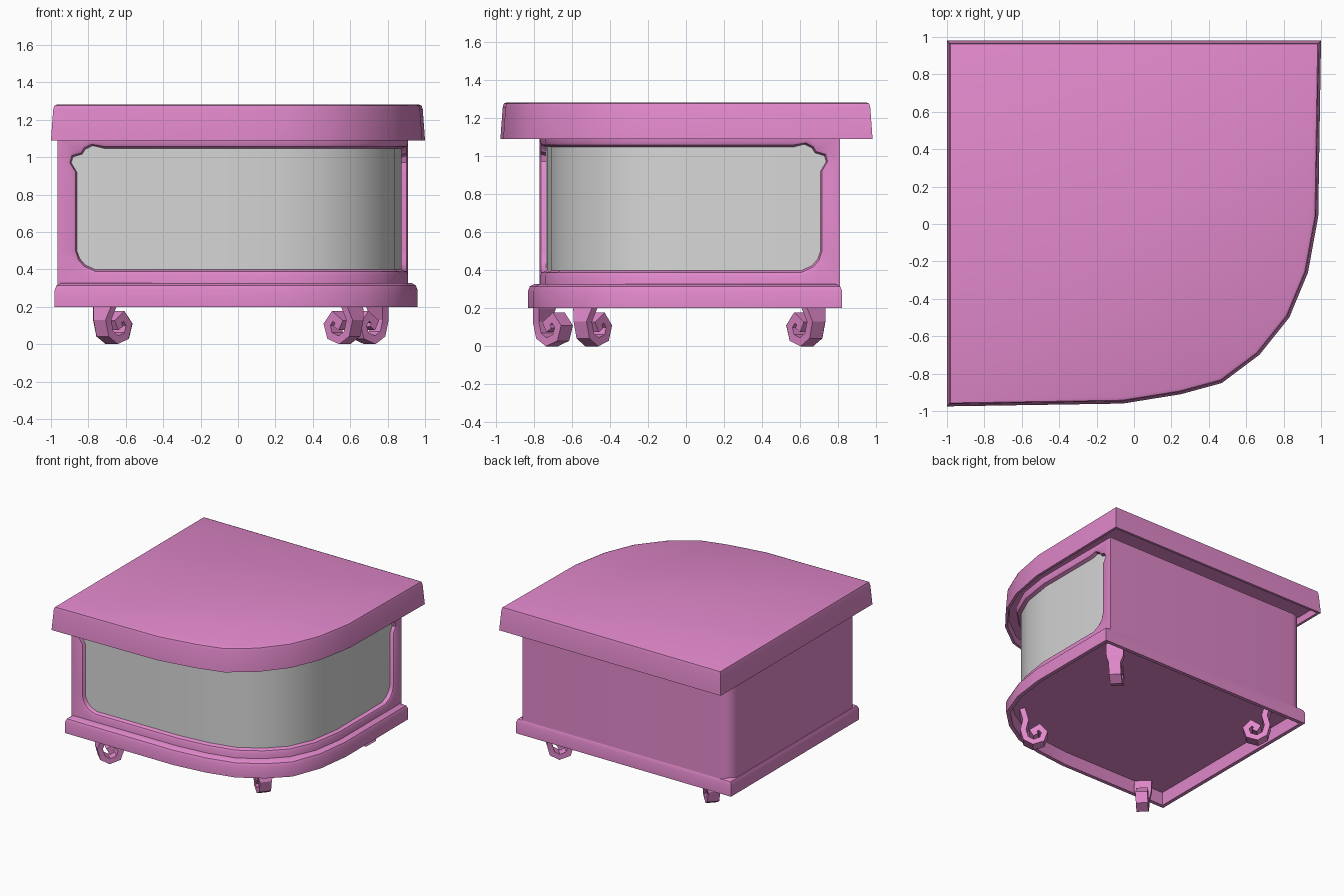
import bpy
import math
from mathutils import Vector

if "Cube" in bpy.data.objects:
    bpy.data.objects.remove(bpy.data.objects["Cube"])


def material(name, color):
    m = bpy.data.materials.new(name)
    m.use_nodes = True
    m.diffuse_color = (*color, 1)
    m.node_tree.nodes["Principled BSDF"].inputs["Base Color"].default_value = (*color, 1)
    return m


PINK = material("pink paint", (0.76, 0.25, 0.60))
GREY = material("pale grey panel", (0.68, 0.68, 0.68))


def loft(name, rows, mat, closed=True, caps=False, angle=35):
    """Skin a list of equally long point rows with quads."""
    n = len(rows[0])
    verts = [tuple(p) for row in rows for p in row]
    faces = []
    for r in range(len(rows) - 1):
        for i in range(n if closed else n - 1):
            j = (i + 1) % n
            faces.append((r * n + i, r * n + j, (r + 1) * n + j, (r + 1) * n + i))
    if caps:
        faces.append(tuple(reversed(range(n))))
        faces.append(tuple(range(len(verts) - n, len(verts))))
    mesh = bpy.data.meshes.new(name)
    mesh.from_pydata(verts, [], faces)
    mesh.materials.append(mat)
    obj = bpy.data.objects.new(name, mesh)
    bpy.context.collection.objects.link(obj)
    bpy.ops.object.select_all(action="DESELECT")
    obj.select_set(True)
    bpy.context.view_layer.objects.active = obj
    bpy.ops.object.shade_smooth_by_angle(angle=math.radians(angle))
    return obj


def normals(pts, closed):
    """Mitred inward normals of a counter-clockwise path."""
    out = []
    for i, p in enumerate(pts):
        a = p - pts[i - 1] if closed or i else pts[1] - p
        b = pts[(i + 1) % len(pts)] - p if closed or i < len(pts) - 1 else a
        na, nb = [Vector((-d.y, d.x)).normalized() for d in (a, b)]
        out.append((na + nb) / (1 + na.dot(nb)))
    return out


def ring(pts, inset, z):
    return [(p + n * inset).to_3d() + Vector((0, 0, z))
            for p, n in zip(pts, normals(pts, True))]


def slab(name, pts, profile):
    loft(name, [ring(pts, d, z) for d, z in profile], PINK, caps=True)


def path(*pairs):
    return [Vector(p) for p in pairs]


# Lid: hollow underneath, slightly tapered, softened upper edge
lid = path((-1, 0.98), (-1, -0.975), (-0.06, -0.96), (0.25, -0.91), (0.47, -0.85),
           (0.67, -0.7), (0.83, -0.5), (0.93, -0.26), (0.985, 0.04), (1, 0.98))
slab("lid", lid, [(0.03, 1.14), (0.02, 1.09), (0, 1.09), (0.012, 1.255),
                  (0.018, 1.275), (0.035, 1.282)])

# Base plinth: hollow underneath with a rounded upper edge
base = path((-0.98, 0.82), (-0.98, -0.83), (0, -0.83), (0.27, -0.8), (0.5, -0.745),
            (0.69, -0.63), (0.835, -0.49), (0.925, -0.25), (0.96, 0.02), (0.96, 0.82))
slab("base", base, [(0.04, 0.3), (0.03, 0.2), (0, 0.2), (0, 0.29),
                    (0.01, 0.315), (0.035, 0.328)])

# Curved show side of the body, addressed by distance along it
side = path((-0.965, -0.77), (-0.02, -0.765), (0.24, -0.74), (0.46, -0.69), (0.64, -0.58),
            (0.78, -0.44), (0.87, -0.24), (0.91, 0.02), (0.91, 0.81))
side_n = normals(side, False)
dist = [0]
for a, b in zip(side, side[1:]):
    dist.append(dist[-1] + (b - a).length)
LENGTH = dist[-1]
BOTTOM, TOP, DEPTH = 0.3, 1.11, 0.035


def on_side(s, z, depth):
    k = next((i for i in range(len(side) - 2) if s <= dist[i + 1]), len(side) - 2)
    t = (s - dist[k]) / (dist[k + 1] - dist[k])
    p = side[k].lerp(side[k + 1], t) + side_n[k].lerp(side_n[k + 1], t) * depth
    return (p.x, p.y, z)


# Grey panel behind the frame
stops = [0.04] + dist[1:-1] + [LENGTH - 0.04]
loft("curved_panel", [[on_side(s, z, DEPTH) for s in stops] for z in (0.34, 1.08)],
     GREY, closed=False, angle=60)

# Frame: window outline with chamfered lower corners and scalloped upper ears
ear = [(0.105, 0.5), (0.105, 0.92), (0.075, 0.97), (0.085, 1.0), (0.135, 1.015),
       (0.15, 1.04), (0.19, 1.06), (0.25, 1.045)]
foot_corner = [(0.205, 0.4), (0.15, 0.425), (0.12, 0.46)]
left_end = foot_corner + ear
right_end = [(LENGTH - s, z) for s, z in reversed(left_end)]
window = (left_end + [(s, 1.045) for s in dist[1:-1]] + right_end
          + [(s, 0.4) for s in reversed(dist[1:-1])])


def outward(s, z, amount):
    """Push a window point towards the frame's outer rectangle."""
    if 0.25 <= s <= LENGTH - 0.25 or z < 0.41:
        return s, (z + amount if z > 0.7 else z - amount)
    ds = -amount if s < LENGTH / 2 else amount
    dz = amount if z > 0.99 else (-amount if z < 0.49 else 0)
    return s + ds * 0.7, z + dz * 0.7


def border(s, z):
    """Matching point on the outer rectangle."""
    if 0.15 <= s <= LENGTH - 0.15 and (z < 0.43 or z > 1.03):
        return s, (TOP if z > 0.7 else BOTTOM)
    end = 0 if s < LENGTH / 2 else LENGTH
    return end, (TOP if z > 1.01 else BOTTOM if z < 0.47 else z)


loft("window_frame", [
    [on_side(s, z, DEPTH + 0.005) for s, z in window],
    [on_side(*outward(s, z, 0.012), 0.008) for s, z in window],
    [on_side(*outward(s, z, 0.03), 0) for s, z in window],
    [on_side(*border(s, z), 0) for s, z in window]], PINK)

# Plain back and flank walls meeting in a rounded corner
R = 0.1
corner = [(-0.965 + R - R * math.sin(a), 0.81 - R + R * math.cos(a))
          for a in [i * math.pi / 12 for i in range(7)]]
wall = [(0.91, 0.81)] + corner + [(-0.965, -0.77)]
loft("back_wall", [[(x, y, z) for x, y in wall] for z in (BOTTOM, TOP)],
     PINK, closed=False)

# Scroll feet: tapered ribbons that curl towards the middle
scroll = path((0, 0.3), (0.025, 0.2), (0.005, 0.13), (0.025, 0.055), (0.08, 0.022),
              (0.145, 0.045), (0.165, 0.105), (0.125, 0.15), (0.08, 0.12), (0.1, 0.085))
scroll_n = normals(scroll, False)


def scroll_foot(name, x, y):
    d = Vector((-x, -y, 0)).normalized()
    across = Vector((-d.y, d.x, 0))
    start = Vector((x, y, 0)) - d * 0.085
    rows = []
    for i, (p, n) in enumerate(zip(scroll, scroll_n)):
        half = 0.065 if i < 2 else 0.045
        row = []
        for t, w in ((-1, -1), (1, -1), (1, 1), (-1, 1)):
            q = p + n * t * 0.021
            row.append(start + d * q.x + across * w * half + Vector((0, 0, max(q.y, 0))))
        rows.append(row)
    loft(name, rows, PINK, caps=True, angle=25)


for name, x, y in (("front_right_foot", -0.67, -0.7), ("front_left_foot", 0.565, -0.49),
                   ("back_left_foot", 0.7, 0.63), ("back_right_foot", -0.67, 0.63)):
    scroll_foot(name, x, y)
